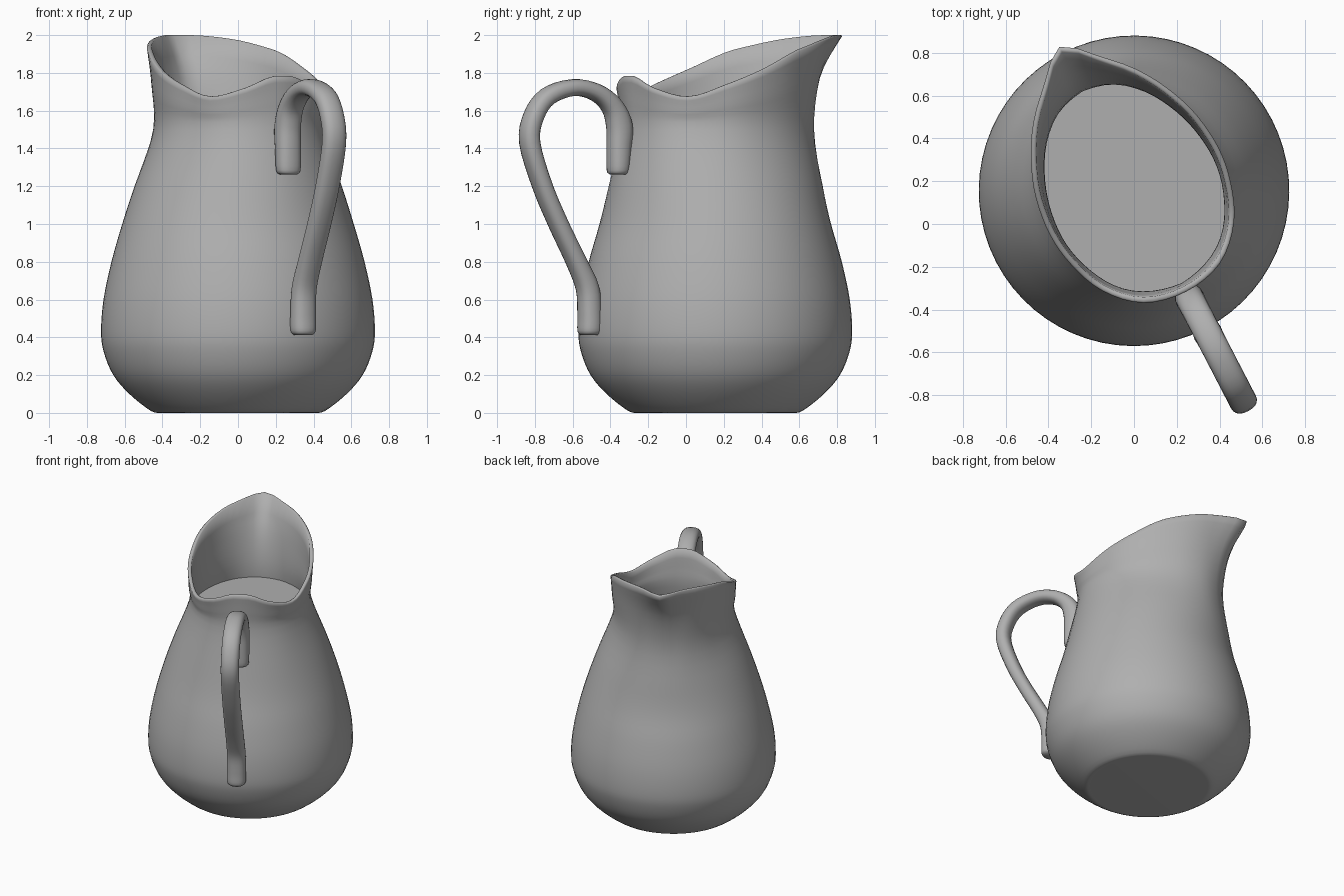
import bpy, bmesh, math
from mathutils import Vector

if "Cube" in bpy.data.objects:
    bpy.data.objects.remove(bpy.data.objects["Cube"])

CENTRE = Vector((0, 0.155, 0))
U = Vector((-0.46, 0.888, 0)).normalized()   # towards the spout
V = Vector((-U.y, U.x, 0))                   # sideways
Z = Vector((0, 0, 1))
SIDES = 64

grey = bpy.data.materials.new("mid_grey")
grey.diffuse_color = (.43, .43, .43, 1)
grey.use_nodes = True
grey.node_tree.nodes["Principled BSDF"].inputs["Base Color"].default_value = grey.diffuse_color


def interp(keys, x):
    """Smooth curve through rows of (x, value, value...)."""
    n = len(keys)
    i = 0
    while i < n - 2 and x > keys[i + 1][0]:
        i += 1
    a, b = keys[i], keys[i + 1]
    p, q = keys[max(i - 1, 0)], keys[min(i + 2, n - 1)]
    h = b[0] - a[0]
    t = (x - a[0]) / h
    out = []
    for k in range(1, len(a)):
        m0 = (b[k] - p[k]) / (b[0] - p[0]) * h
        m1 = (q[k] - a[k]) / (q[0] - a[0]) * h
        out.append((2*t**3 - 3*t**2 + 1) * a[k] + (t**3 - 2*t**2 + t) * m0
                   + (3*t**2 - 2*t**3) * b[k] + (t**3 - t**2) * m1)
    return out


def loft(name, rings):
    """Skin closed rings of points and cap the ends (one ring makes a disc)."""
    bm = bmesh.new()
    loops = [[bm.verts.new(p) for p in ring] for ring in rings]
    for lo, hi in zip(loops, loops[1:]):
        for i in range(len(lo)):
            j = (i + 1) % len(lo)
            bm.faces.new((lo[i], lo[j], hi[j], hi[i]))
    if len(loops) > 1:
        bm.faces.new(loops[0][::-1])
    bm.faces.new(loops[-1])
    if len(loops) > 1:
        bmesh.ops.recalc_face_normals(bm, faces=bm.faces)
    mesh = bpy.data.meshes.new(name)
    bm.to_mesh(mesh)
    bm.free()
    mesh.materials.append(grey)
    ob = bpy.data.objects.new(name, mesh)
    bpy.context.collection.objects.link(ob)
    bpy.ops.object.select_all(action='DESELECT')
    bpy.context.view_layer.objects.active = ob
    ob.select_set(True)
    bpy.ops.object.shade_smooth_by_angle(angle=math.radians(85))
    return ob


def polar(angle, r, z):
    return CENTRE + U * (r * math.cos(angle)) + V * (r * math.sin(angle)) + Z * z


# Rim: angle from the spout, radius, height
RIM = [(0, .757, 1.995), (5, .722, 1.995), (13.5, .645, 1.988), (27, .575, 1.968),
       (40, .522, 1.94), (55, .48, 1.905), (80, .446, 1.82), (111, .452, 1.73),
       (135, .49, 1.67), (157, .525, 1.715), (172, .53, 1.773), (180, .53, 1.778)]
# Neck: angle from the spout, radius
NECK = [(0, .55), (15, .535), (30, .503), (50, .46), (70, .436), (90, .432),
        (120, .452), (150, .495), (180, .515)]
# Round lower body: radius, height
BELLY = [(.40, 0), (.46, .01), (.575, .1), (.66, .2), (.71, .32), (.725, .43),
         (.712, .6), (.67, .8), (.613, 1.0)]

# Body: outer wall, rolled rim and inner wall for each direction
columns = []
angles = [2 * math.pi * i / SIDES for i in range(SIDES)]
necks = []
for a in angles:
    d = math.degrees(a)
    d = min(d, 360 - d)
    rim_r, rim_z = interp(RIM, d)
    neck = interp(NECK, d)[0]
    necks.append(neck)
    flare = (neck + .3 * (rim_r - neck), 1.5 + .56 * (rim_z - 1.5))
    pts = BELLY + [(.55 + .3 * (neck - .45), 1.2), (neck, 1.5), flare, (rim_r, rim_z)]
    keys = [(i, *p) for i, p in enumerate(pts)]
    steps = [i / 4 for i in range(4 * (len(pts) - 1) + 1)]
    outer = [interp(keys, s) for s in steps]
    roll = [(rim_r - .007, rim_z + .005), (rim_r - .017, rim_z + .006),
            (rim_r - .027, rim_z + .001)]
    inner = [(r - .027, max(z, .03)) for r, z in reversed(outer[5:-2])]
    columns.append([polar(a, r, z) for r, z in outer + roll + inner])
loft("jug_body", [list(ring) for ring in zip(*columns)])

# Liquid: flat surface filling the neck
loft("liquid", [[polar(a, n - .01, 1.44) for a, n in zip(angles, necks)]])

# Handle: distance from axis, height, half thickness, half width
PATH = [(.58, 1.262, .04, .045), (.58, 1.285, .055, .065), (.575, 1.40, .062, .068),
        (.572, 1.52, .068, .068), (.617, 1.625, .055, .066), (.715, 1.698, .046, .065),
        (.85, 1.722, .045, .065), (1.0, 1.675, .048, .065), (1.083, 1.57, .05, .065),
        (1.106, 1.43, .05, .065), (1.03, 1.2, .048, .065), (.935, 1.0, .048, .065),
        (.828, .8, .05, .065), (.762, .66, .058, .066), (.75, .52, .06, .068),
        (.75, .435, .06, .066), (.75, .412, .045, .048)]
keys = [(i, *p) for i, p in enumerate(PATH)]
last = len(PATH) - 1
rings = []
for i in range(4 * last + 1):
    s = i / 4
    w, z, thick, wide = interp(keys, s)
    before, after = interp(keys, max(s - .1, 0)), interp(keys, min(s + .1, last))
    tangent = Vector((after[0] - before[0], after[1] - before[1])).normalized()
    if s < 2:
        tangent = Vector((0, 1))
    elif s > last - 2:
        tangent = Vector((0, -1))
    normal = -U * tangent.y - Z * tangent.x
    mid = CENTRE - U * w + Z * z
    ring = []
    for k in range(20):
        c, q = math.cos(k * math.pi / 10), math.sin(k * math.pi / 10)
        # slightly squared oval section
        c, q = (math.copysign(abs(t) ** .85, t) for t in (c, q))
        ring.append(mid + normal * (thick * c) + V * (wide * q))
    rings.append(ring)
loft("handle", rings)
